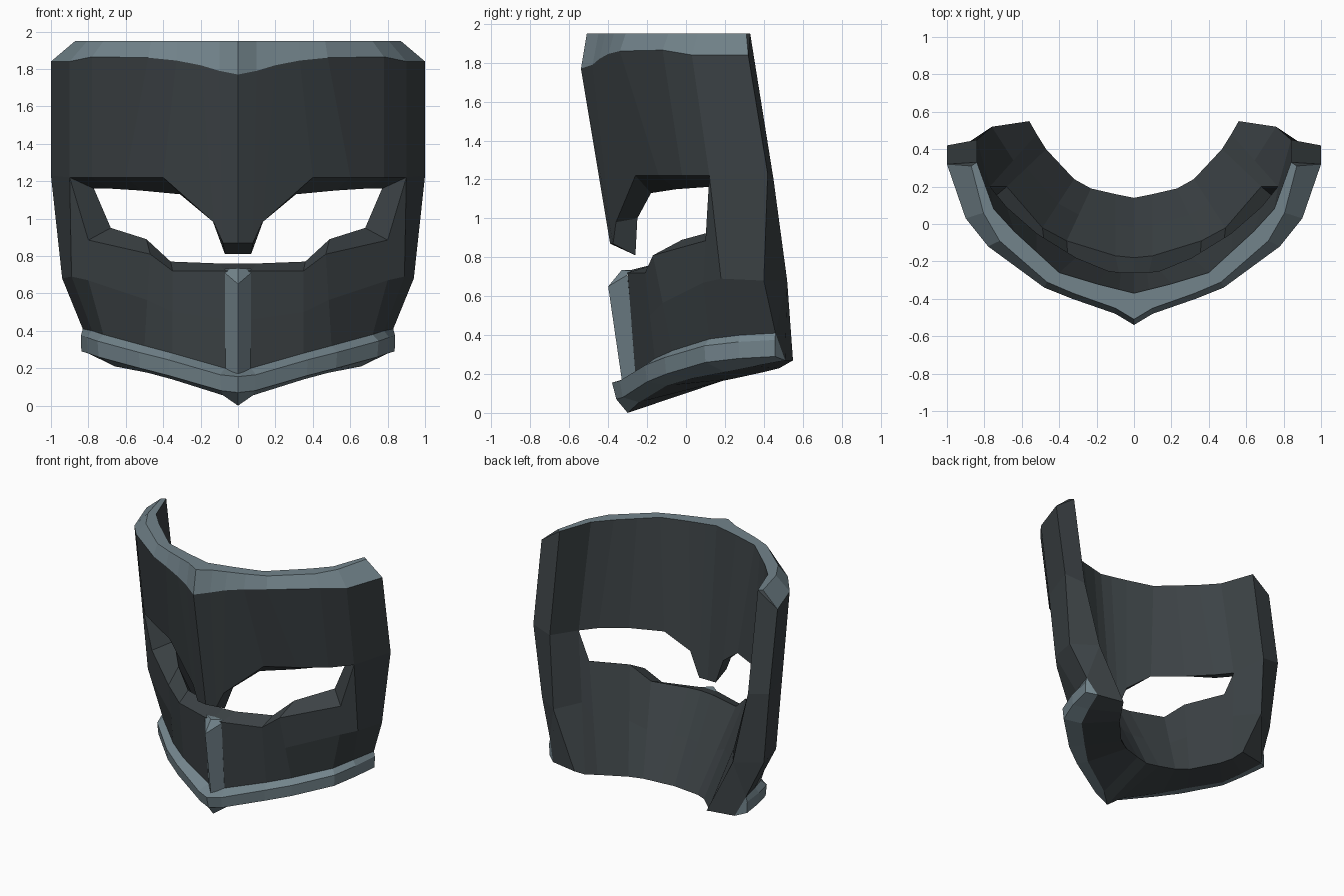
import bpy, bmesh
from mathutils import Vector as V

if "Cube" in bpy.data.objects:
    bpy.data.objects.remove(bpy.data.objects["Cube"])


def material(name, rgb):
    m = bpy.data.materials.new(name)
    m.diffuse_color = (*rgb, 1)
    m.use_nodes = True
    m.node_tree.nodes["Principled BSDF"].inputs["Base Color"].default_value = m.diffuse_color
    return m


DARK = material("dark_metal", (0.045, 0.055, 0.06))
LIGHT = material("light_trim", (0.17, 0.23, 0.26))


def row(*pts):
    return [V(p) for p in pts]


def build(name, mat, *strips):
    """Skin each strip (a list of point rows) with quads, mirrored over x = 0."""
    bm = bmesh.new()
    for rows in strips:
        grid = [[bm.verts.new(p) for p in r] for r in rows]
        for a, b in zip(grid, grid[1:]):
            for j in range(len(a) - 1):
                bm.faces.new((a[j], b[j], b[j + 1], a[j + 1]))
    bmesh.ops.remove_doubles(bm, verts=bm.verts, dist=0.0005)
    bmesh.ops.dissolve_degenerate(bm, edges=bm.edges, dist=0.0005)
    me = bpy.data.meshes.new(name)
    bm.to_mesh(me)
    bm.free()
    me.materials.append(mat)
    ob = bpy.data.objects.new(name, me)
    bpy.context.collection.objects.link(ob)
    ob.modifiers.new("mirror", 'MIRROR')
    return ob


# Brow: rows run from the centre line round to the rear edge
crown_low = row((0, -.54, 1.77), (.1, -.48, 1.79), (.2, -.445, 1.82), (.33, -.40, 1.845),
                (.48, -.34, 1.86), (.78, -.12, 1.865), (.9, .03, 1.84), (1, .32, 1.84))
brow_edge = row((0, -.39, .87), (.08, -.375, .87), (.13, -.36, .98), (.4, -.26, 1.22),
                (.6, -.14, 1.22), (.78, -.02, 1.22), (.9, .12, 1.22), (1, .42, 1.23))
brow_in = row((0, -.26, .81), (.07, -.26, .81), (.14, -.25, 1.0), (.31, -.18, 1.13),
              (.52, -.05, 1.15), (.68, .09, 1.16), (.77, .2, 1.16), (.84, .45, 1.2))
rim_in = row((0, -.37, 1.95), (.08, -.35, 1.95), (.2, -.32, 1.95), (.4, -.26, 1.95),
             (.52, -.15, 1.95), (.64, -.04, 1.95), (.75, .08, 1.95), (.84, .33, 1.95))
rim_out = [V((p.x - .13 * p.x ** 3, min(p.y + .03, .31), 1.95)) for p in crown_low]

build("brow", DARK,
      [crown_low, brow_edge],
      [brow_edge[:-1], brow_in[:-1]],
      [brow_in, rim_in],
      [[rim_in[-1], rim_in[-1], brow_in[-1]],
       [rim_out[-1], crown_low[-1], brow_edge[-1]]])
build("crown_trim", LIGHT, [rim_in, rim_out, crown_low])

# Cheek guard: outer wall, eye sill, inner wall, underside
sill_out = row((0, -.30, .73), (.07, -.30, .72), (.35, -.21, .72), (.47, -.17, .81),
               (.8, .1, .885), (.9, .12, 1.22), (1, .42, 1.23))
sill_in = row((0, -.18, .76), (.1, -.17, .76), (.36, -.09, .77), (.49, -.02, .89),
              (.68, .2, .95), (.77, .2, 1.16), (.84, .45, 1.2))
wall_low = row((0, -.27, .19), (.07, -.26, .2), (.35, -.16, .28), (.5, -.07, .32),
               (.72, .12, .38), (.78, .28, .4), (.83, .46, .41))
base_out = row((0, -.30, 0), (.08, -.24, .055), (.35, -.1, .14), (.48, .02, .175),
               (.66, .2, .21), (.72, .35, .24), (.77, .51, .27))
base_in = row((0, .14, .15), (.1, .16, .155), (.23, .19, .165), (.32, .24, .175),
              (.47, .4, .21), (.52, .48, .23), (.56, .55, .27))
wall_mid = [a.lerp(b, .5) for a, b in zip(sill_out, wall_low)]
wall_mid[4:] = row((.8, .09, .67), (.89, .18, .69), (.94, .40, .68))
inner_mid = [a.lerp(b, .5) for a, b in zip(sill_in, base_in)]
inner_mid[-1] = V((.76, .52, .68))

build("cheek_guard", DARK,
      [sill_out, wall_mid, wall_low],
      [base_out, base_in, inner_mid, sill_in],
      [sill_in[:-1], sill_out[:-1]],
      [[sill_in[-1], inner_mid[-1], inner_mid[-1], base_in[-1]],
       [sill_out[-1], wall_mid[-1], wall_low[-1], base_out[-1]]])

# Chin lip: pushed out from the wall's lower edge, thinning to the rear
lip_top, lip_low = [], []
for j, (p, d) in enumerate(zip(wall_low, (.11, .085, .055, .05, .04, .03, .01))):
    t = wall_low[min(j + 1, 6)] - wall_low[max(j - 1, 0)]
    n = V((t.y, -t.x, 0)).normalized() if j else V((0, -1, 0))
    lip_top.append(p + n * d - V((0, 0, .035)))
    lip_low.append(p + n * d * .8 - V((0, 0, .12)))
build("chin_lip", LIGHT, [wall_low, lip_top, lip_low, base_out],
      [[wall_low[-1]] * 3, [lip_top[-1], lip_low[-1], base_out[-1]]])

# Raised centre ridge between sill and lip
build("centre_ridge", LIGHT,
      [row((.07, -.28, .73), (.07, -.30, .71), (.07, -.255, .17)),
       row((0, -.33, .735), (0, -.40, .65), (0, -.33, .17))],
      [row((0, -.28, .735), (.07, -.28, .73)), row((0, -.33, .735), (.07, -.28, .73))])
